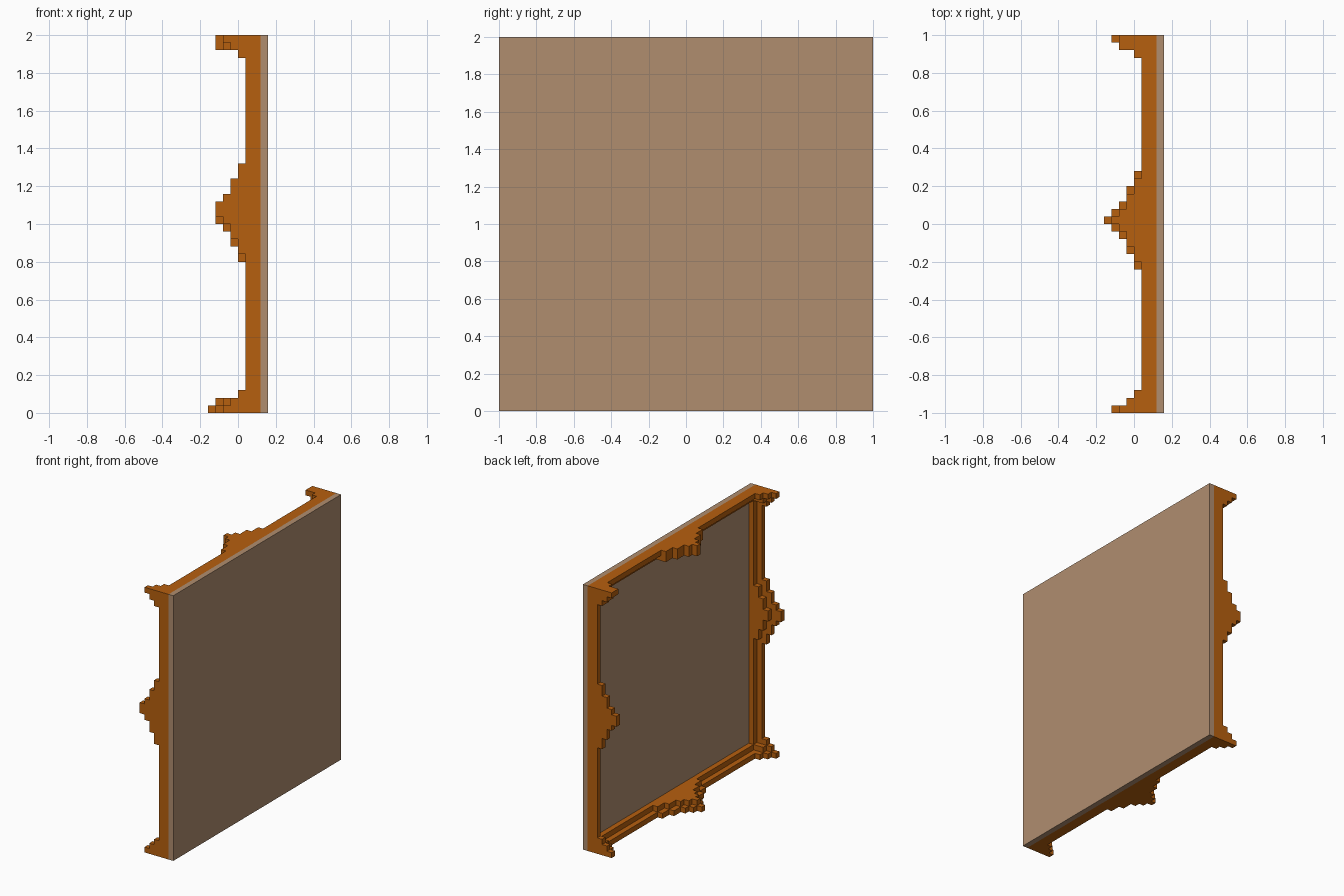
import bpy
import bmesh
from mathutils import Vector, Matrix

cube = bpy.data.objects.get("Cube")
if cube:
    bpy.data.objects.remove(cube)

U = 0.04            # size of one block
BACK = 0.12         # plane where the frame meets the panel


def make_material(name, rgb):
    mat = bpy.data.materials.new(name)
    mat.use_nodes = True
    mat.diffuse_color = (*rgb, 1)
    mat.node_tree.nodes["Principled BSDF"].inputs["Base Color"].default_value = (*rgb, 1)
    return mat


tan = make_material("tan board", (0.434, 0.270, 0.159))
orange = make_material("orange wood", (0.470, 0.115, 0.0045))


def build(name, boxes, mat):
    """One object from a list of (low corner, high corner) boxes."""
    bm = bmesh.new()
    for p, q in boxes:
        lo = Vector([min(a, b) for a, b in zip(p, q)])
        hi = Vector([max(a, b) for a, b in zip(p, q)])
        bmesh.ops.create_cube(bm, size=1, matrix=Matrix.Translation((lo + hi) / 2)
                              @ Matrix.Diagonal((*(hi - lo), 1)))
    mesh = bpy.data.meshes.new(name)
    bm.to_mesh(mesh)
    bm.free()
    mesh.materials.append(mat)
    obj = bpy.data.objects.new(name, mesh)
    bpy.context.collection.objects.link(obj)


def edge_box(side, row, a, b, x0, x1):
    """Box in a block row counted inwards from one edge, spanning a..b along it."""
    near, far = row * U, (row + 1) * U
    if side == "top":
        return (x0, a, 2 - near), (x1, b, 2 - far)
    if side == "bottom":
        return (x0, a, near), (x1, b, far)
    s = -1 if side == "front" else 1
    return (x0, s * (1 - near), a), (x1, s * (1 - far), b)


# Flat square board
build("board", [((BACK, -1, 0), (0.16, 1, 2))], tan)

# Stepped rails: a tall outer row and a lower inner row
for side in ("top", "bottom", "front", "back"):
    upright = side in ("front", "back")
    mid = 1 if upright else 0
    rows = []
    for row, x in ((0, U), (1, 2 * U)):
        half = 1 - (row + 1 if upright else row) * U
        rows.append(edge_box(side, row, mid - half, mid + half, x, BACK))
    build(side + "_rail", rows, orange)

# Stepped crests in the middle of each rail: half widths per layer, for each row
side_rows = ((0.24, 0.16, 0.08, 0.04), (0.20, 0.12, 0.04))
crests = {
    "front": (1.08, side_rows),
    "back": (1.04, side_rows),
    "top": (0.02, ((0.22, 0.14, 0.06, 0.02), (0.22, 0.22, 0.14, 0.06, 0.02))),
    "bottom": (0.02, ((0.26, 0.18, 0.10, 0.06, 0.02), (0.26, 0.18, 0.10, 0.06, 0.02))),
}
for side, (mid, rows) in crests.items():
    boxes = []
    for row, halves in enumerate(rows):
        x = U * (row + 1)
        for half in halves:
            boxes.append(edge_box(side, row, mid - half, mid + half, x - U, x))
            x -= U
    build(side + "_crest", boxes, orange)

# Stepped corner pieces, lower away from the corner
for sy, yname in ((-1, "front"), (1, "back")):
    for top in (False, True):
        boxes = []
        for i in range(3):              # blocks along the width
            for j in range(3):          # blocks along the height
                height = 3 - i - j
                if top and sy > 0 and i == 1:
                    height += 1
                if height <= 0 or min(i, j) > 1:
                    continue
                base = U if min(i, j) == 0 else 2 * U
                z0, z1 = j * U, (j + 1) * U
                if top:
                    z0, z1 = 2 - z0, 2 - z1
                boxes.append(((U - height * U, sy * (1 - i * U), z0),
                              (base, sy * (1 - (i + 1) * U), z1)))
        build(f"{'top' if top else 'bottom'}_{yname}_corner", boxes, orange)
